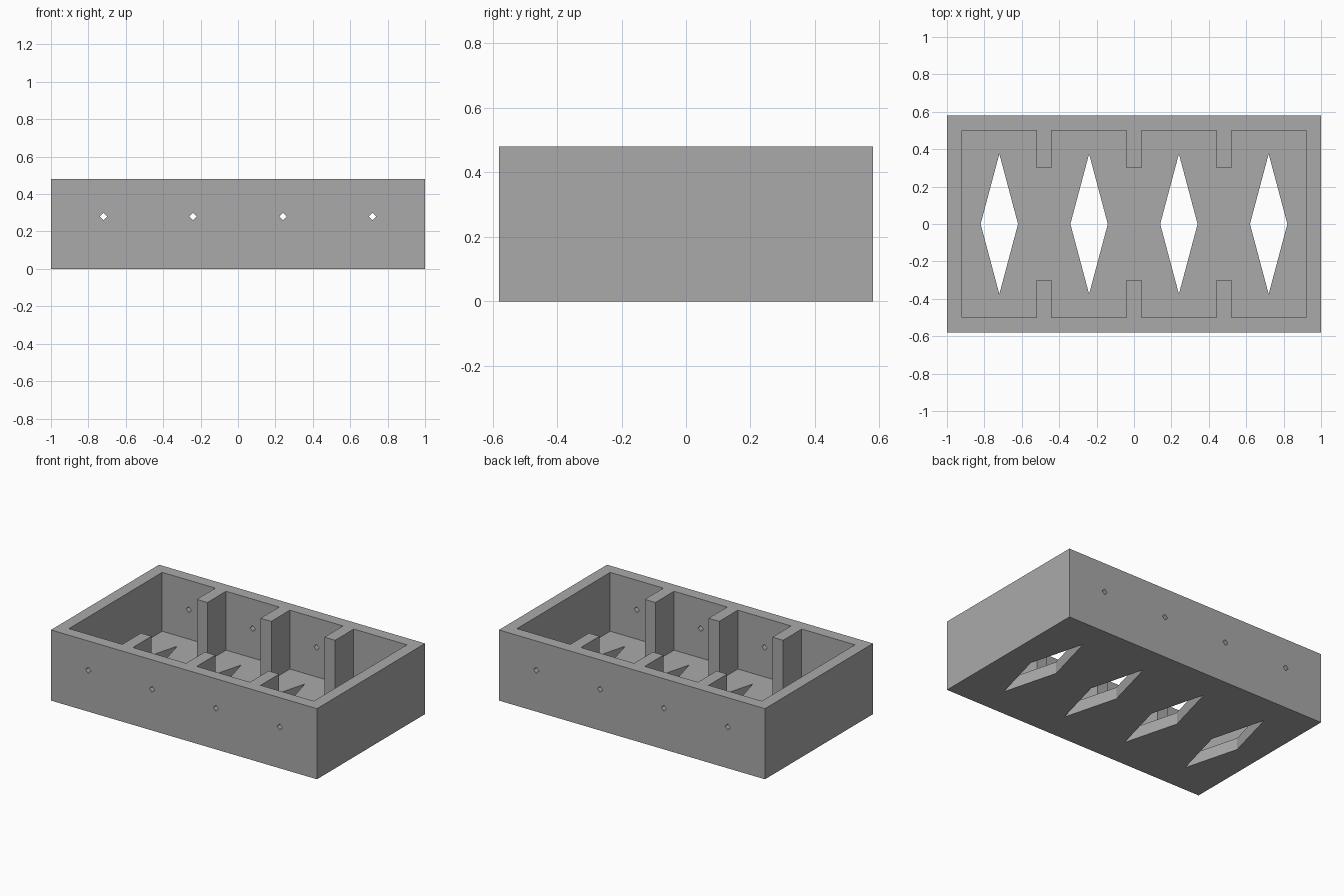
import bpy
import math

old = bpy.data.objects.get("Cube")
if old:
    bpy.data.objects.remove(old, do_unlink=True)

LENGTH, DEPTH, HEIGHT = 2.0, 1.16, 0.48
WALL = 0.08
BAY_WIDTH, BAY_PITCH = 0.40, 0.48
BAYS = [(i - 1.5) * BAY_PITCH for i in range(4)]

grey = bpy.data.materials.new("plain grey")
grey.use_nodes = True
grey.diffuse_color = (0.4, 0.4, 0.4, 1)
grey.node_tree.nodes["Principled BSDF"].inputs["Base Color"].default_value = (0.4, 0.4, 0.4, 1)


def box(name, size, bottom, x=0):
    """Box centred in y, standing at the given height."""
    bpy.ops.mesh.primitive_cube_add(size=1, location=(x, 0, bottom + size[2] / 2))
    obj = bpy.context.object
    obj.name = name
    obj.scale = size
    bpy.ops.object.transform_apply(location=True, rotation=True, scale=True)
    return obj


def diamond(name, half_x, half_y, length, location, tilt=0):
    """Four-sided prism with a rhombus section."""
    bpy.ops.mesh.primitive_cylinder_add(vertices=4, radius=1, depth=length)
    obj = bpy.context.object
    obj.name = name
    obj.scale = (half_x, half_y, 1)
    bpy.ops.object.transform_apply(location=False, rotation=False, scale=True)
    obj.rotation_euler.x = tilt
    obj.location = location
    bpy.ops.object.transform_apply(location=True, rotation=True, scale=True)
    return obj


def cut(target, cutter):
    cutter.hide_render = True
    mod = target.modifiers.new("cut", 'BOOLEAN')
    mod.operation, mod.solver, mod.object = 'DIFFERENCE', 'EXACT', cutter
    bpy.context.view_layer.objects.active = target
    bpy.ops.object.modifier_apply(modifier=mod.name)
    bpy.data.objects.remove(cutter, do_unlink=True)


# Solid block that becomes the tray
tray = box("divided_tray", (LENGTH, DEPTH, HEIGHT), 0)
tray.data.materials.append(grey)

# Four open bays
for x in BAYS:
    cut(tray, box("bay_cutter", (BAY_WIDTH, DEPTH - 2 * WALL, HEIGHT), WALL, x))

# Wide passage that leaves a pair of divider ribs between bays
cut(tray, box("passage_cutter", (3 * BAY_PITCH, 0.6, HEIGHT), WALL))

# Diamond opening in each bay floor and small holes through front and back
for x in BAYS:
    cut(tray, diamond("floor_cutter", 0.10, 0.375, 0.5, (x, 0, 0)))
    cut(tray, diamond("pin_hole_cutter", 0.02, 0.02, 2, (x, 0, 0.28), math.pi / 2))
